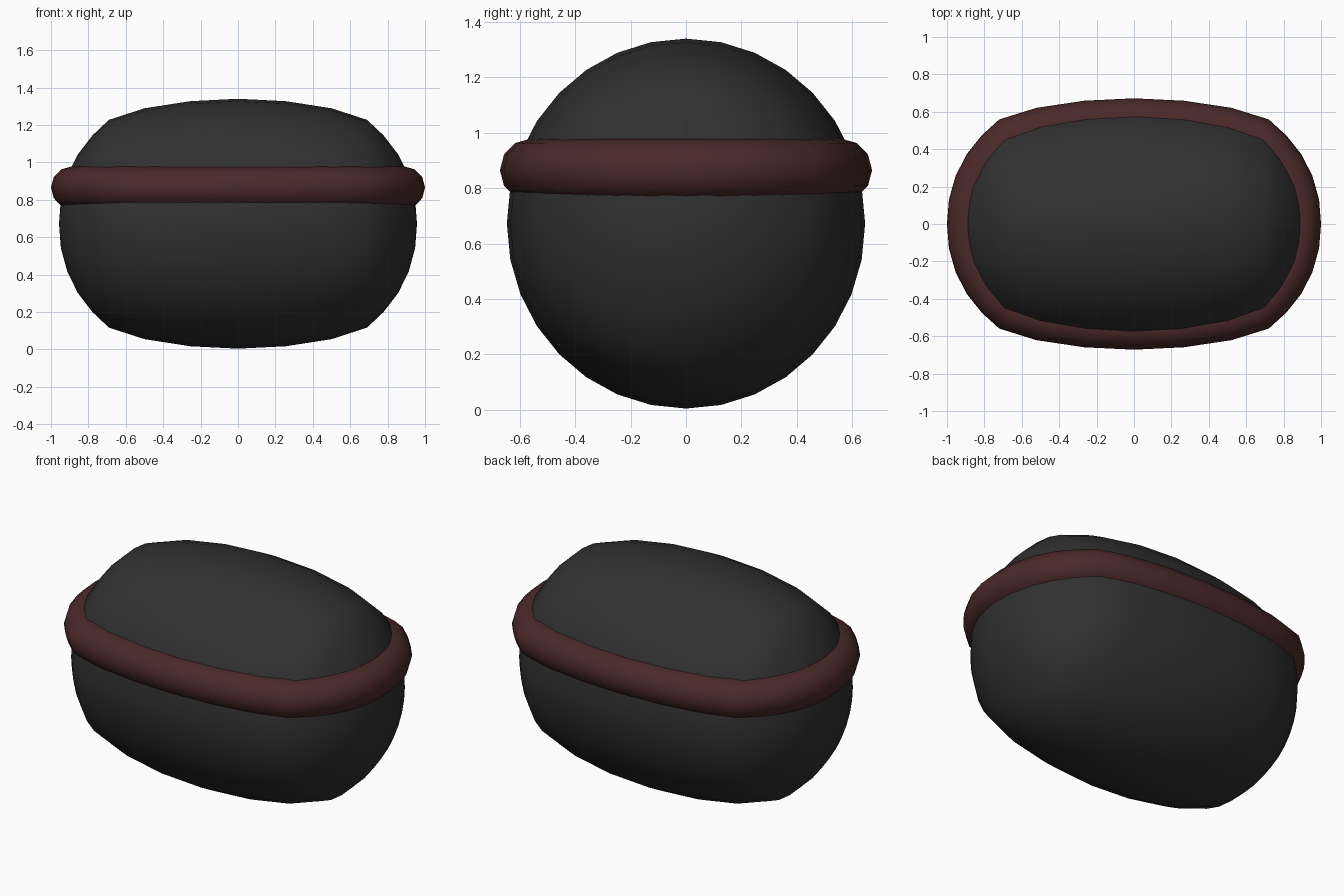
import bpy, math

if "Cube" in bpy.data.objects:
    bpy.data.objects.remove(bpy.data.objects["Cube"])

# half-length x at each 11.25 degree step from the middle to the end
STRETCH = [0, 0.255, 0.50, 0.69, 0.778, 0.856, 0.913, 0.947, 0.957]
STEP = math.pi / 16


def stretch(i):
    # signed x for step i of 32 around the oval (i = 0 is the middle of +y)
    i %= 32
    sign = 1 if i < 16 else -1
    j = i % 16
    return sign * STRETCH[min(j, 16 - j)]


def make(name, verts, faces, color, angle):
    me = bpy.data.meshes.new(name)
    me.from_pydata(verts, [], faces)
    ob = bpy.data.objects.new(name, me)
    bpy.context.collection.objects.link(ob)
    mat = bpy.data.materials.new(name + "_colour")
    mat.diffuse_color = (*color, 1)
    mat.use_nodes = True
    mat.node_tree.nodes["Principled BSDF"].inputs["Base Color"].default_value = mat.diffuse_color
    me.materials.append(mat)
    bpy.ops.object.select_all(action='DESELECT')
    ob.select_set(True)
    bpy.context.view_layer.objects.active = ob
    bpy.ops.object.mode_set(mode='EDIT')
    bpy.ops.mesh.select_all(action='SELECT')
    bpy.ops.mesh.normals_make_consistent(inside=False)
    bpy.ops.object.mode_set(mode='OBJECT')
    bpy.ops.object.shade_smooth_by_angle(angle=math.radians(angle))
    return ob


# body: sphere with poles on x, stretched lengthwise
verts, faces = [], []
for k in range(-7, 8):
    r = math.cos(k * STEP)
    for j in range(32):
        a = j * STEP
        verts.append((stretch(k), 0.647 * r * math.cos(a), 0.672 + 0.668 * r * math.sin(a)))
for k in range(14):
    for j in range(32):
        n = (j + 1) % 32
        faces.append((k * 32 + j, k * 32 + n, k * 32 + 32 + n, k * 32 + 32 + j))
verts += [(-STRETCH[8], 0, 0.672), (STRETCH[8], 0, 0.672)]
p = len(verts) - 2
for j in range(32):
    n = (j + 1) % 32
    faces.append((p, n, j))
    faces.append((p + 1, 14 * 32 + j, 14 * 32 + n))
make("body", verts, faces, (0.03, 0.03, 0.03), 60)

# rim band: 12-sided tube following the same oval
verts, faces = [], []
for i in range(32):
    for j in range(12):
        b = j * math.pi / 6
        c = 0.11 * math.cos(b)
        verts.append((stretch(i) / STRETCH[8] * (0.89 + c),
                      math.cos(i * STEP) * (0.562 + c),
                      0.865 + 0.113 * math.sin(b)))
for i in range(32):
    for j in range(12):
        m, n = (i + 1) % 32 * 12, (j + 1) % 12
        faces.append((i * 12 + j, m + j, m + n, i * 12 + n))
make("rim_band", verts, faces, (0.07, 0.022, 0.023), 35)
